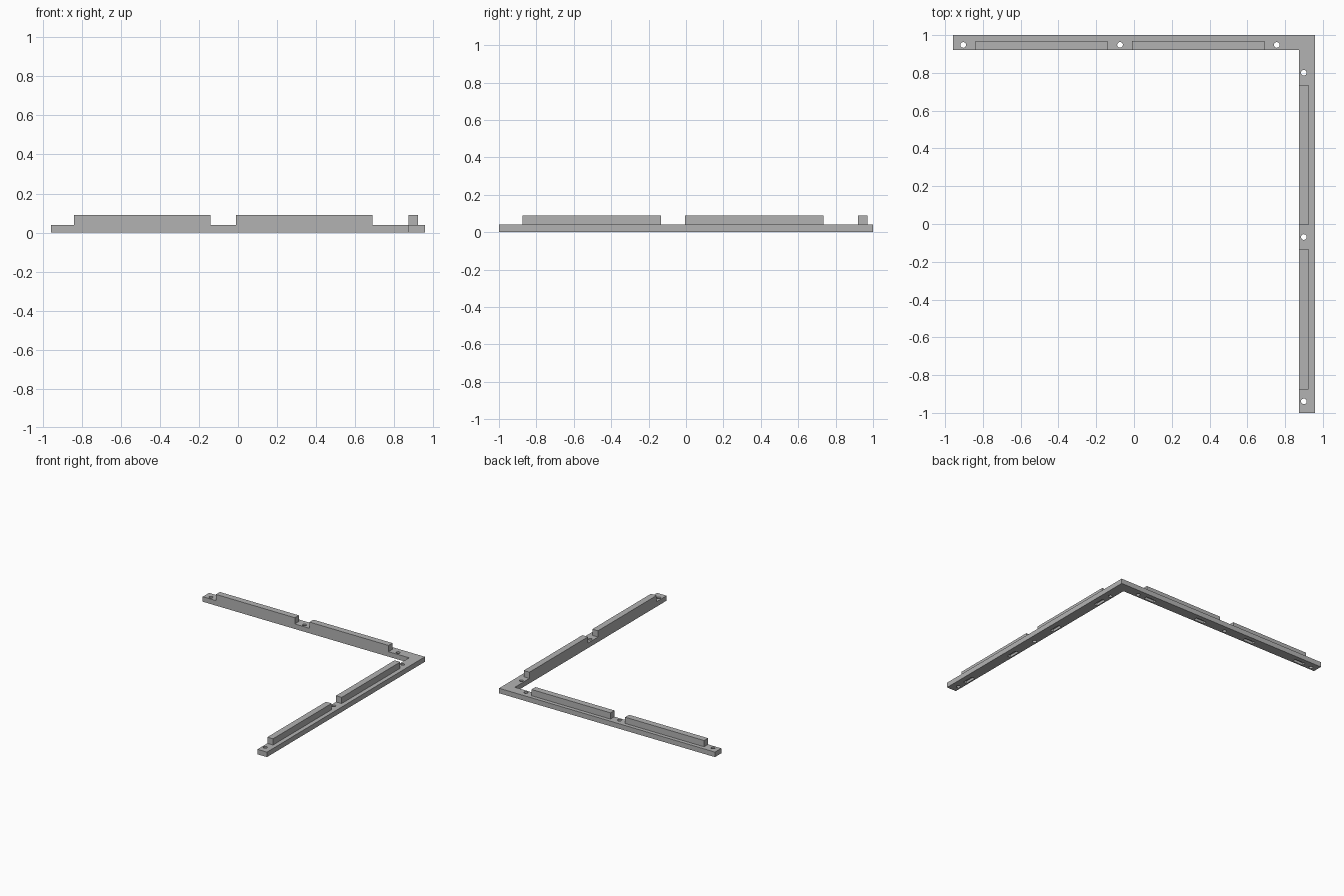
import bpy, bmesh
from mathutils import Matrix, Vector

cube = bpy.data.objects.get("Cube")
if cube:
    bpy.data.objects.remove(cube, do_unlink=True)

LEFT, RIGHT, FRONT, BACK = -0.957, 0.957, -1.0, 1.0
INNER_X, INNER_Y = 0.873, 0.92       # inner edges of the two arms
BASE_H, RAIL_H = 0.04, 0.09
RAIL_W = 0.05
HOLE_R, POCKET_DEPTH = 0.015, 0.02

grey = bpy.data.materials.new("light grey")
grey.use_nodes = True
colour = (0.45, 0.45, 0.45, 1)
grey.diffuse_color = colour
grey.node_tree.nodes["Principled BSDF"].inputs["Base Color"].default_value = colour


def finish(bm, name):
    bmesh.ops.recalc_face_normals(bm, faces=bm.faces[:])
    mesh = bpy.data.meshes.new(name)
    bm.to_mesh(mesh)
    bm.free()
    mesh.materials.append(grey)
    obj = bpy.data.objects.new(name, mesh)
    bpy.context.collection.objects.link(obj)
    return obj


def add_box(bm, lo, hi):
    lo, hi = Vector(lo), Vector(hi)
    size = Matrix.Diagonal((*(hi - lo), 1))
    bmesh.ops.create_cube(bm, size=1, matrix=Matrix.Translation((lo + hi) / 2) @ size)


def add_hole(bm, x, y):
    bmesh.ops.create_cone(bm, cap_ends=True, segments=24, radius1=HOLE_R, radius2=HOLE_R,
                          depth=0.2, matrix=Matrix.Translation((x, y, 0)))


# L-shaped base strip
bm = bmesh.new()
outline = [(LEFT, BACK), (LEFT, INNER_Y), (INNER_X, INNER_Y),
           (INNER_X, FRONT), (RIGHT, FRONT), (RIGHT, BACK)]
face = bm.faces.new([bm.verts.new((x, y, 0)) for x, y in outline])
raised = bmesh.ops.extrude_face_region(bm, geom=[face])["geom"]
bmesh.ops.translate(bm, vec=(0, 0, BASE_H),
                    verts=[g for g in raised if isinstance(g, bmesh.types.BMVert)])
base = finish(bm, "base_strip")

# Screw holes through the base and shallow pockets underneath
bm = bmesh.new()
back_mid, side_mid = -0.074, -0.069
for step in (-1, 0, 1):
    add_hole(bm, back_mid + step * 0.83, 0.948)
    add_hole(bm, 0.899, side_mid + step * 0.87)
for sign in (-1, 1):
    for offset in (0.235, 0.715):
        x = back_mid + sign * offset
        add_box(bm, (x - 0.047, 0.933, -0.05), (x + 0.047, 0.963, POCKET_DEPTH))
        y = side_mid + sign * offset * 1.045
        add_box(bm, (0.884, y - 0.047, -0.05), (0.914, y + 0.047, POCKET_DEPTH))
cutter = finish(bm, "hole_cutter")
cutter.hide_render = True
cut = base.modifiers.new("holes", "BOOLEAN")
cut.operation = "DIFFERENCE"
cut.solver = "EXACT"
cut.object = cutter
bpy.context.view_layer.objects.active = base
bpy.ops.object.modifier_apply(modifier=cut.name)
bpy.data.objects.remove(cutter, do_unlink=True)

# Raised rails flush with the inner edges
for name, x0, x1 in (("back_rail_right", -0.84, -0.14), ("back_rail_left", -0.01, 0.69)):
    bm = bmesh.new()
    add_box(bm, (x0, INNER_Y, BASE_H), (x1, INNER_Y + RAIL_W, RAIL_H))
    finish(bm, name)
for name, y0, y1 in (("side_rail_front", -0.875, -0.133), ("side_rail_back", -0.006, 0.736)):
    bm = bmesh.new()
    add_box(bm, (INNER_X, y0, BASE_H), (INNER_X + RAIL_W, y1, RAIL_H))
    finish(bm, name)
